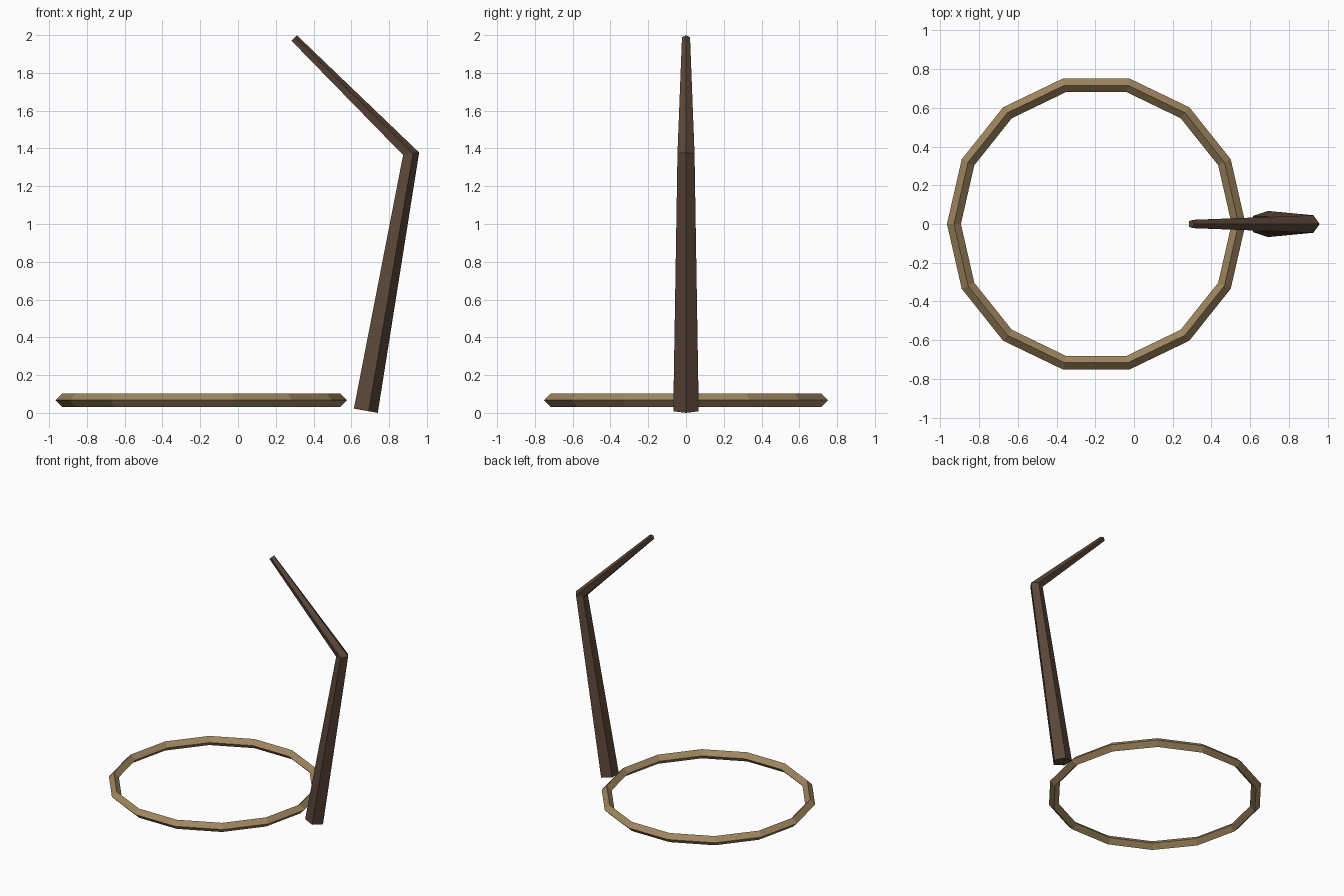
import bpy, bmesh, math
from mathutils import Vector

if "Cube" in bpy.data.objects:
    bpy.data.objects.remove(bpy.data.objects["Cube"])


def material(name, rgb):
    m = bpy.data.materials.new(name)
    m.diffuse_color = (*rgb, 1)
    m.use_nodes = True
    m.node_tree.nodes["Principled BSDF"].inputs["Base Color"].default_value = m.diffuse_color
    return m


def loft(name, rings, closed, mat):
    """Skin a list of equal-sided point rings; closed joins last to first, else ends are capped."""
    bm = bmesh.new()
    loops = [[bm.verts.new(p) for p in ring] for ring in rings]
    pairs = list(zip(loops, loops[1:]))
    if closed:
        pairs.append((loops[-1], loops[0]))
    else:
        bm.faces.new(loops[0])
        bm.faces.new(loops[-1])
    for a, b in pairs:
        n = len(a)
        for i in range(n):
            j = (i + 1) % n
            bm.faces.new((a[i], a[j], b[j], b[i]))
    bmesh.ops.recalc_face_normals(bm, faces=bm.faces)
    me = bpy.data.meshes.new(name)
    bm.to_mesh(me)
    bm.free()
    me.materials.append(mat)
    ob = bpy.data.objects.new(name, me)
    bpy.context.collection.objects.link(ob)
    return ob


def section(centre, out, side, radius, sides):
    return [centre + radius * (math.cos(t) * out + math.sin(t) * side)
            for t in (math.tau * i / sides for i in range(sides))]


tan = material("tan rope", (0.35, 0.24, 0.114))
brown = material("dark brown wood", (0.105, 0.062, 0.041))

# Ground ring: 14-sided hoop with a diamond cross-section
Z = Vector((0, 0, 1))
hoop = []
for i in range(14):
    a = math.tau * i / 14
    out = Vector((math.cos(a), math.sin(a), 0))
    hoop.append(section(Vector((-0.195, 0, 0.067)) + 0.735 * out, out, Z, 0.036, 4))
loft("ground_ring", hoop, True, tan)

# Bent pole: tapered five-sided shaft (x, z, radius, tilt of the section in degrees)
Y = Vector((0, 1, 0))
pole = []
for x, z, r, tilt in ((0.67, 0.0125, 0.071, -10),
                      (0.912, 1.371, 0.0475, 9),
                      (0.296, 1.983, 0.0225, 45)):
    t = math.radians(tilt)
    pole.append(section(Vector((x, 0, z)), Vector((math.cos(t), 0, math.sin(t))), Y, r, 5))
loft("bent_pole", pole, False, brown)
